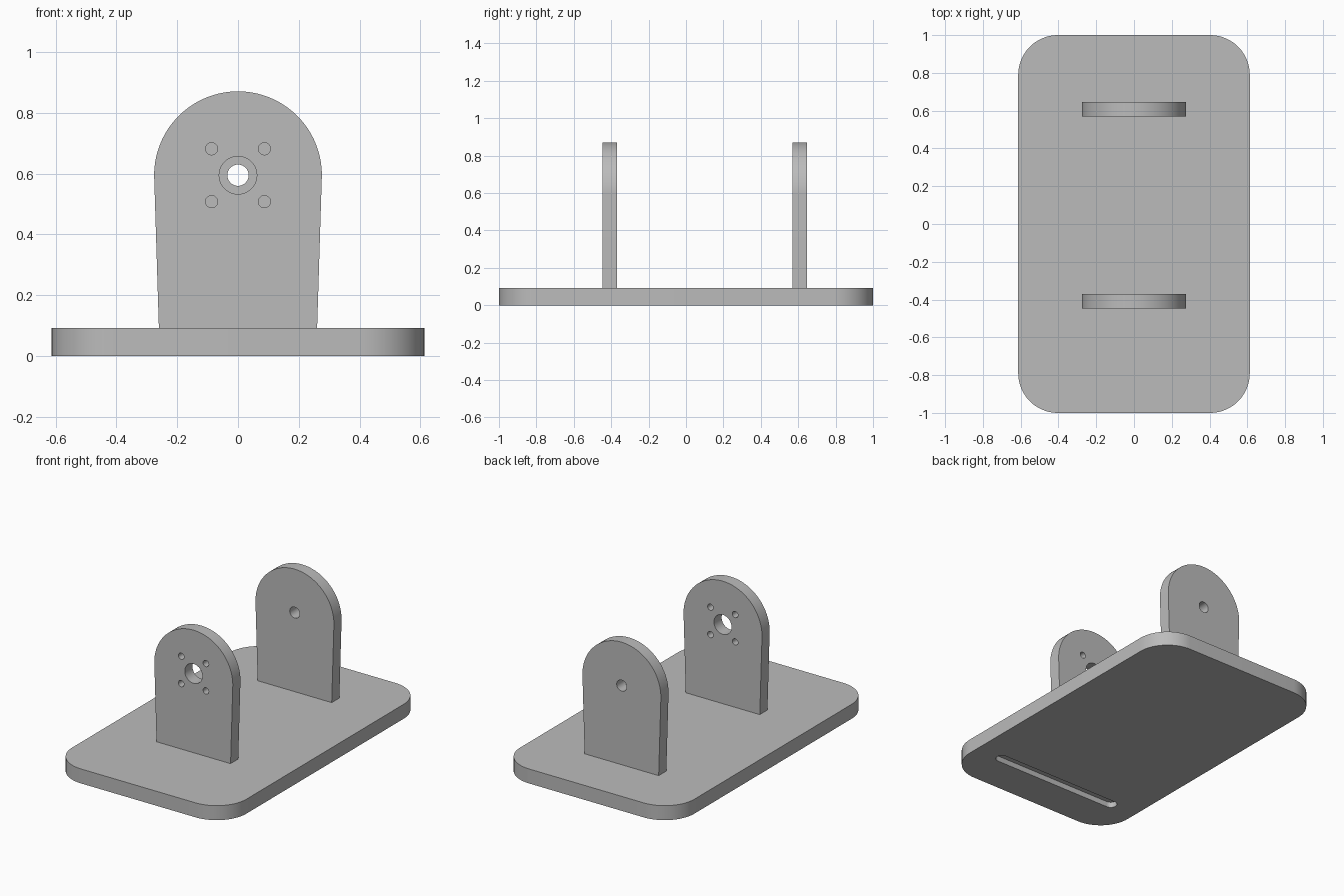
import bpy, bmesh
from math import sin, cos, pi, radians
from mathutils import Matrix, Vector

cube = bpy.data.objects.get("Cube")
if cube:
    bpy.data.objects.remove(cube, do_unlink=True)

HALF_X, HALF_Y, PLATE_H, CORNER = 0.613, 1.0, 0.092, 0.21
AXLE_Z, ARC_R, FOOT_HALF, THICK = 0.595, 0.276, 0.26, 0.077

grey = bpy.data.materials.new("plain grey")
grey.use_nodes = True
colour = (0.5, 0.5, 0.5, 1)
grey.diffuse_color = colour
grey.node_tree.nodes["Principled BSDF"].inputs["Base Color"].default_value = colour


def arc(cx, cy, r, start, end, steps):
    angles = [start + (end - start) * i / steps for i in range(steps + 1)]
    return [(cx + r * cos(a), cy + r * sin(a)) for a in angles]


def rounded_rect(hx, hy, r, steps=16):
    points = []
    for i, (sx, sy) in enumerate([(1, 1), (-1, 1), (-1, -1), (1, -1)]):
        points += arc(sx * (hx - r), sy * (hy - r), r, i * pi / 2, (i + 1) * pi / 2, steps)
    return points


def prism(name, outline, depth, matrix):
    """Extrude a counter-clockwise 2D outline along local z, then place it."""
    bm = bmesh.new()
    base = bm.faces.new([bm.verts.new((x, y, 0)) for x, y in outline])
    top = bmesh.ops.extrude_face_region(bm, geom=[base])["geom"]
    bmesh.ops.translate(bm, vec=(0, 0, depth),
                        verts=[v for v in top if isinstance(v, bmesh.types.BMVert)])
    bmesh.ops.remove_doubles(bm, verts=bm.verts, dist=1e-5)
    bmesh.ops.transform(bm, matrix=matrix, verts=bm.verts)
    bmesh.ops.recalc_face_normals(bm, faces=bm.faces)
    mesh = bpy.data.meshes.new(name)
    bm.to_mesh(mesh)
    bm.free()
    mesh.materials.append(grey)
    obj = bpy.data.objects.new(name, mesh)
    bpy.context.collection.objects.link(obj)
    return obj


def cut(obj, cutters):
    """Subtract the cutters, keep the result and discard the cutters."""
    for c in cutters:
        c.hide_render = True
        mod = obj.modifiers.new("cut", 'BOOLEAN')
        mod.operation, mod.solver, mod.object = 'DIFFERENCE', 'EXACT', c
    depsgraph = bpy.context.evaluated_depsgraph_get()
    result = bpy.data.meshes.new_from_object(obj.evaluated_get(depsgraph))
    obj.modifiers.clear()
    obj.data = result
    for c in cutters:
        bpy.data.objects.remove(c, do_unlink=True)


def upright(y):
    """Stand an outline up in the xz plane, extruding towards -y from y."""
    return Matrix.Translation((0, y, 0)) @ Matrix.Rotation(radians(90), 4, 'X')


def bracket(name, y, holes):
    outline = [(-FOOT_HALF, PLATE_H - 0.01), (FOOT_HALF, PLATE_H - 0.01)]
    outline += arc(0, AXLE_Z, ARC_R, 0, pi, 64)
    obj = prism(name, outline, THICK, upright(y + THICK / 2))
    cut(obj, [prism("hole_cutter", arc(x, z, r, 0, 2 * pi, 40)[:-1], 2 * THICK, upright(y + THICK))
              for x, z, r in holes])
    return obj


# Base plate with a blind slot underneath
plate = prism("base_plate", rounded_rect(HALF_X, HALF_Y, CORNER), PLATE_H, Matrix())
slot = prism("slot_cutter", rounded_rect(0.46, 0.037, 0.0369, 8), 0.085,
             Matrix.Translation((0, -0.72, -0.05)))
cut(plate, [slot])

# Front bracket: large bore and four screw holes; rear bracket: axle hole
screws = [(sx * 0.087, AXLE_Z + sz * 0.087, 0.02) for sx in (-1, 1) for sz in (-1, 1)]
front = bracket("front_bracket", -0.408, [(0, AXLE_Z, 0.062)] + screws)
rear = bracket("rear_bracket", 0.608, [(0, AXLE_Z, 0.035)])

# Smooth the round walls, keep the edges sharp
bpy.ops.object.select_all(action='DESELECT')
for obj in (plate, front, rear):
    obj.select_set(True)
bpy.context.view_layer.objects.active = plate
bpy.ops.object.shade_smooth_by_angle(angle=radians(30))
